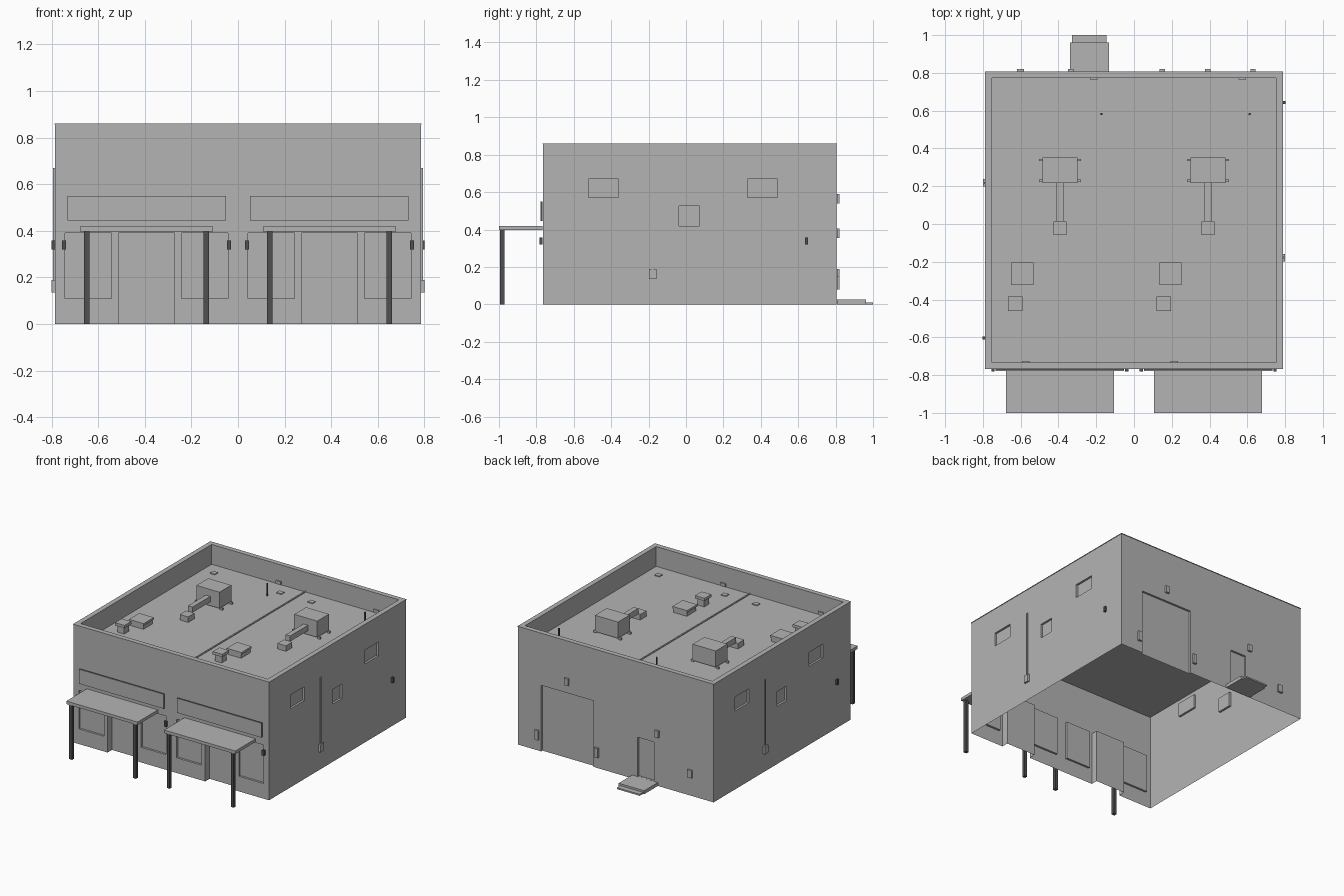
import bpy
import bmesh
from mathutils import Vector

if "Cube" in bpy.data.objects:
    bpy.data.objects.remove(bpy.data.objects["Cube"])


def material(name, value):
    m = bpy.data.materials.new(name)
    m.use_nodes = True
    colour = (value, value, value, 1)
    m.diffuse_color = colour
    m.node_tree.nodes["Principled BSDF"].inputs["Base Color"].default_value = colour
    return m


GREY = material("plain grey", 0.455)
DARK = material("dark metal", 0.08)

# Main dimensions
HALF = 0.785
MID = 0.02
FRONT, BACK = MID - HALF, MID + HALF
TOP, ROOF, RIM = 0.86, 0.716, 0.033
UNITS = (-HALF / 2, HALF / 2)
GAP = 0.001


def finish(name, bm, mat):
    mesh = bpy.data.meshes.new(name)
    bm.to_mesh(mesh)
    bm.free()
    mesh.materials.append(mat)
    obj = bpy.data.objects.new(name, mesh)
    bpy.context.collection.objects.link(obj)
    return obj


def box(name, xs, ys, zs, mat=GREY, open_top=False):
    bm = bmesh.new()
    bmesh.ops.create_cube(bm, size=1)
    for v in bm.verts:
        v.co = [min(r) if c < 0 else max(r) for c, r in zip(v.co, (xs, ys, zs))]
    if open_top:
        bm.faces.ensure_lookup_table()
        lid = max(bm.faces, key=lambda f: f.calc_center_median().z)
        bmesh.ops.delete(bm, geom=[lid], context="FACES_ONLY")
        bmesh.ops.reverse_faces(bm, faces=bm.faces[:])
    return finish(name, bm, mat)


def block(name, x, y, w, d, z0, z1, mat=GREY):
    return box(name, (x - w / 2, x + w / 2), (y - d / 2, y + d / 2), (z0, z1), mat)


def rod(name, x, y, z0, z1, radius, mat):
    bm = bmesh.new()
    bmesh.ops.create_cone(bm, cap_ends=True, segments=12, radius1=radius,
                          radius2=radius, depth=z1 - z0)
    bmesh.ops.translate(bm, verts=bm.verts, vec=(x, y, (z0 + z1) / 2))
    obj = finish(name, bm, mat)
    bpy.context.view_layer.objects.active = obj
    obj.select_set(True)
    bpy.ops.object.shade_smooth_by_angle()
    obj.select_set(False)


def wall(name, along, recesses):
    """Wall sheet with recessed panels given as (u0, u1, z0, z1, depth)."""
    along = Vector(along)
    normal = along.cross(Vector((0, 0, 1)))
    bm = bmesh.new()

    def at(u, z, depth=0):
        p = along * u + normal * (HALF - depth)
        return bm.verts.new((p.x, p.y + MID, z))

    us = sorted({-HALF, HALF} | {u for r in recesses for u in r[:2]})
    zs = sorted({0, TOP} | {z for r in recesses for z in r[2:4]})
    for a, b in zip(us, us[1:]):
        for c, d in zip(zs, zs[1:]):
            u, z = (a + b) / 2, (c + d) / 2
            if not any(r[0] < u < r[1] and r[2] < z < r[3] for r in recesses):
                bm.faces.new([at(a, c), at(b, c), at(b, d), at(a, d)])
    for u0, u1, z0, z1, depth in recesses:
        ring = [(u0, z0), (u1, z0), (u1, z1), (u0, z1)]
        bm.faces.new([at(*p, depth) for p in ring])
        for i in range(4):
            p, q = ring[i], ring[(i + 1) % 4]
            if p[1] == q[1] == 0:
                continue
            bm.faces.new([at(*p), at(*q), at(*q, depth), at(*p, depth)])
    bmesh.ops.remove_doubles(bm, verts=bm.verts, dist=0.0005)
    finish(name, bm, GREY)


# Walls with shop windows, doors and side windows
shopfront = []
for c in UNITS:
    shopfront += [(c - 0.35, c - 0.15, 0.11, 0.39, 0.015),
                  (c - 0.12, c + 0.12, 0, 0.39, 0.05),
                  (c + 0.15, c + 0.35, 0.11, 0.39, 0.015)]
side_windows = [(y - w / 2 - MID, y + w / 2 - MID, z, z + h, 0.015)
                for y, w, z, h in ((-0.44, 0.16, 0.57, 0.1),
                                   (0.41, 0.16, 0.57, 0.1),
                                   (0.017, 0.11, 0.42, 0.105))]
rear_doors = [(-0.60, -0.18, 0, 0.48, 0.015), (0.175, 0.305, 0.025, 0.31, 0.015)]
wall("front_wall", (1, 0, 0), shopfront)
wall("back_wall", (-1, 0, 0), rear_doors)
wall("left_wall", (0, 1, 0), side_windows)
wall("right_wall", (0, -1, 0), side_windows)

# Ceiling, roof tray and parapet cap
block("ceiling", 0, MID, 2 * (HALF - GAP), 2 * (HALF - GAP), ROOF - 0.011, ROOF - GAP)
IN = HALF - RIM
box("roof_deck", (-IN, IN), (MID - IN, MID + IN), (ROOF, TOP), open_top=True)
OUT = HALF + 0.003
for s in (-1, 1):
    box("parapet_cap_side", (s * IN, s * OUT), (MID - OUT, MID + OUT), (TOP - 0.004, TOP))
    box("parapet_cap_end", (-IN, IN), (MID + s * IN, MID + s * OUT), (TOP - 0.004, TOP))
block("roof_seam", 0, MID, 0.01, 2 * IN, ROOF, ROOF + 0.006)

for c in UNITS:
    # Shop signs, awnings, posts and lamps
    box("sign_backing", (c - 0.34, c + 0.34), (FRONT - 0.009, FRONT - GAP), (0.445, 0.55), DARK)
    box("sign_face", (c - 0.34, c + 0.34), (FRONT - 0.012, FRONT - 0.009), (0.445, 0.55))
    box("awning", (c - 0.286, c + 0.286), (-1, FRONT - GAP), (0.397, 0.419))
    for s in (-1, 1):
        block("awning_post", c + s * 0.257, -0.982, 0.023, 0.023, 0, 0.397, DARK)
        block("front_lamp", c + s * 0.354, FRONT - 0.009, 0.018, 0.016, 0.32, 0.358, DARK)

    # Air handler with duct
    block("air_handler", c, 0.284, 0.185, 0.135, ROOF + 0.012, ROOF + 0.13)
    for sx in (-1, 1):
        for sy in (-1, 1):
            block("air_handler_foot", c + sx * 0.1, 0.284 + sy * 0.055,
                  0.022, 0.012, ROOF, ROOF + 0.015)
    box("duct", (c - 0.018, c + 0.018), (0.013, 0.217), (ROOF + 0.04, ROOF + 0.08))
    block("duct_curb", c, -0.023, 0.068, 0.072, ROOF, ROOF + 0.04)

    # Roof hatch and vent hood
    block("hatch_curb", c - 0.199, -0.263, 0.106, 0.106, ROOF, ROOF + 0.03)
    block("hatch_lid", c - 0.199, -0.263, 0.118, 0.118, ROOF + 0.03, ROOF + 0.045)
    block("vent_neck", c - 0.235, -0.422, 0.054, 0.054, ROOF, ROOF + 0.05)
    block("vent_hood", c - 0.235, -0.422, 0.077, 0.077, ROOF + 0.05, ROOF + 0.07)

    # Vent pipe, drains and scuppers
    rod("vent_pipe", c + 0.22, 0.582, ROOF, ROOF + 0.09, 0.0065, DARK)
    for s in (-1, 1):
        for x in (-0.267, 0.267):
            block("roof_drain", c + x, MID + s * 0.645, 0.04, 0.035, ROOF, ROOF + 0.006)
        block("scupper", c + s * 0.18, MID + s * (IN - 0.004), 0.04, 0.008,
              ROOF + 0.003, ROOF + 0.025)

# Side conduit, meter box and lamp, turned half round for the other side
for s in (-1, 1):
    def turned(y):
        return MID + s * (y - MID)
    block("conduit", s * (HALF + 0.0045), turned(-0.178), 0.007, 0.011, 0.19, 0.67)
    block("meter_box", s * (HALF + 0.008), turned(-0.178), 0.014, 0.04, 0.135, 0.19)
    block("side_lamp", s * (HALF + 0.0085), turned(0.643), 0.015, 0.016, 0.32, 0.358, DARK)

# Rear fittings: utility box, door light, dock light and dock bumpers
for name, x, w, z0, z1 in (("utility_box", -0.6, 0.037, 0.135, 0.19),
                           ("door_light", -0.335, 0.03, 0.355, 0.405),
                           ("dock_light", 0.39, 0.03, 0.54, 0.59),
                           ("dock_bumper", 0.15, 0.028, 0.08, 0.15),
                           ("dock_bumper", 0.63, 0.028, 0.08, 0.15)):
    block(name, x, BACK + 0.0085, w, 0.015, z0, z1)

# Rear door landing and step
box("landing", (-0.338, -0.132), (BACK + GAP, 0.962), (0, 0.025))
box("landing_step", (-0.328, -0.145), (0.962, 1.0), (0, 0.011))
